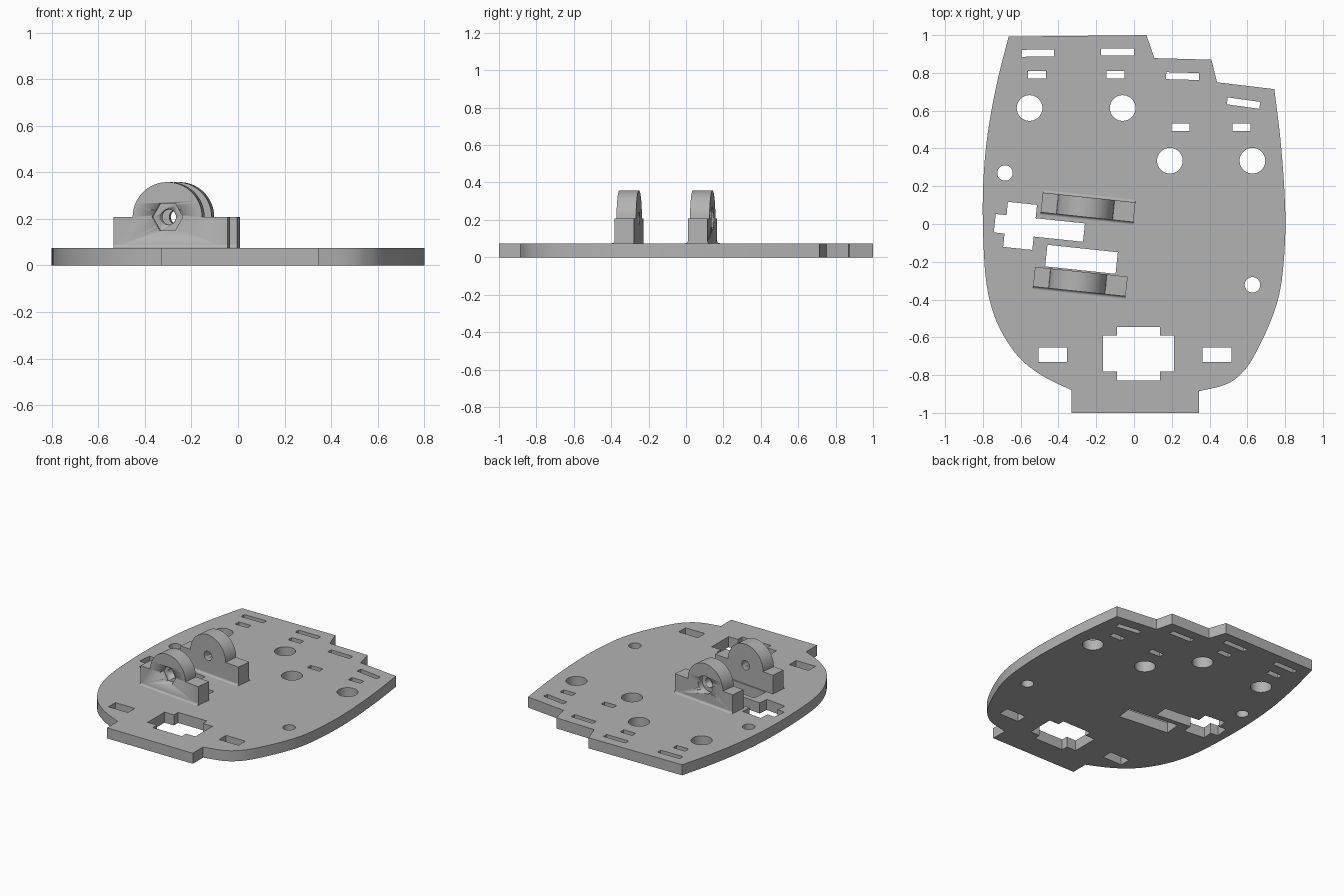
import bpy
import math
from mathutils import Matrix, Vector

if "Cube" in bpy.data.objects:
    bpy.data.objects.remove(bpy.data.objects["Cube"], do_unlink=True)

THICK = 0.075          # base plate thickness
TILT = math.radians(-6)  # yaw of the brackets and motor slots

grey = bpy.data.materials.new("plain grey")
grey.use_nodes = True
grey.diffuse_color = (0.45, 0.45, 0.45, 1)
grey.node_tree.nodes["Principled BSDF"].inputs["Base Color"].default_value = (0.45, 0.45, 0.45, 1)


def loop(pts, at=(0, 0), angle=0):
    """Turn a 2D outline by an angle and move it into place."""
    c, s = math.cos(angle), math.sin(angle)
    return [(at[0] + x * c - y * s, at[1] + x * s + y * c) for x, y in pts]


def rect(w, h):
    return [(-w / 2, -h / 2), (w / 2, -h / 2), (w / 2, h / 2), (-w / 2, h / 2)]


def ring(r, n=40):
    return [(r * math.cos(math.tau * i / n), r * math.sin(math.tau * i / n)) for i in range(n)]


def cross(w, h, left, right, bar):
    """Upright block w by h crossed by a level bar from left to right."""
    a, b, c = w / 2, h / 2, bar / 2
    return [(-a, -b), (a, -b), (a, -c), (right, -c), (right, c), (a, c),
            (a, b), (-a, b), (-a, c), (left, c), (left, -c), (-a, -c)]


def smooth_path(pts, steps=5):
    """Catmull-Rom curve through the points."""
    p = [Vector(q) for q in pts]
    p = [2 * p[0] - p[1]] + p + [2 * p[-1] - p[-2]]
    out = []
    for a, b, c, d in zip(p, p[1:], p[2:], p[3:]):
        for i in range(steps):
            t = i / steps
            out.append(0.5 * (2 * b + (c - a) * t + (2 * a - 5 * b + 4 * c - d) * t * t
                              + (3 * b - a - 3 * c + d) * t ** 3))
    return [tuple(v) for v in out] + [tuple(pts[-1])]


def prism(name, loops, depth, matrix):
    """Extrude an outline, with further loops as holes, centred on its plane."""
    curve = bpy.data.curves.new(name, 'CURVE')
    curve.dimensions = '2D'
    curve.fill_mode = 'BOTH'
    curve.extrude = depth / 2
    for pts in loops:
        sp = curve.splines.new('POLY')
        sp.points.add(len(pts) - 1)
        for p, (x, y) in zip(sp.points, pts):
            p.co = (x, y, 0, 1)
        sp.use_cyclic_u = True
    ob = bpy.data.objects.new(name, curve)
    bpy.context.collection.objects.link(ob)
    ob.matrix_world = matrix
    bpy.ops.object.select_all(action='DESELECT')
    ob.select_set(True)
    bpy.context.view_layer.objects.active = ob
    bpy.ops.object.convert(target='MESH')
    ob = bpy.context.view_layer.objects.active
    ob.data.materials.clear()
    ob.data.materials.append(grey)
    # weld the caps to the walls
    bpy.ops.object.mode_set(mode='EDIT')
    bpy.ops.mesh.select_all(action='SELECT')
    bpy.ops.mesh.remove_doubles(threshold=0.0001)
    bpy.ops.mesh.normals_make_consistent(inside=False)
    bpy.ops.object.mode_set(mode='OBJECT')
    bpy.ops.object.shade_smooth_by_angle(angle=math.radians(30))
    return ob


# Base plate outline: stepped rear edge, bowed sides, front tab
right_side = smooth_path([(.743, .714), (.775, .45), (.797, .16), (.8, -.08), (.775, -.344),
                          (.717, -.53), (.627, -.714), (.56, -.8), (.48, -.852), (.345, -.885)])
left_side = smooth_path([(-.33, -.88), (-.474, -.81), (-.595, -.72), (-.685, -.6), (-.75, -.455),
                         (-.786, -.275), (-.8, 0), (-.797, .238), (-.775, .476), (-.727, .74),
                         (-.664, .992)])
rear_steps = [(.066, 1), (.108, .878), (.41, .87), (.44, .75)]
loops = [right_side + [(.345, -1), (-.33, -1)] + left_side + rear_steps]

# Long and short mounting slots, with their angles in degrees
for x, y, a in [(-.51, .905, 1), (-.087, .91, 0), (.257, .783, -1.5), (.58, .64, -8)]:
    loops.append(loop(rect(.173, .037), (x, y), math.radians(a)))
for at in [(-.513, .79), (-.097, .79), (.247, .513), (.57, .513)]:
    loops.append(loop(rect(.095, .04), at))

# Large and small round holes
for at in [(-.553, .614), (-.06, .614), (.19, .335), (.627, .335)]:
    loops.append(loop(ring(.068), at))
for at in [(-.683, .27), (.627, -.322)]:
    loops.append(loop(ring(.041), at))

# Front windows, front cross opening, motor slots
for x in (-.43, .44):
    loops.append(loop(rect(.153, .077), (x, -.693)))
loops.append(loop(cross(.228, .283, -.188, .188, .19), (.024, -.686)))
loops.append(loop(cross(.155, .24, -.135, .34, .098), (-.603, -.01), TILT))
loops.append(loop(rect(.375, .115), (-.278, -.187), TILT))

prism("base_plate", loops, THICK, Matrix.Translation((0, 0, THICK / 2)))

# Brackets: a block with a round ear, a pivot hole and an outer recess
LENGTH, DEPTH, PIVOT_Z, EAR, EAR_X = .493, .105, .208, .15, -.014
STAND = Matrix.Rotation(math.pi / 2, 4, 'X')
pivot = (EAR_X, PIVOT_Z)
arc = [(EAR_X + EAR * math.cos(math.pi * i / 32), PIVOT_Z + EAR * math.sin(math.pi * i / 32))
       for i in range(33)]
h = LENGTH / 2
profile = [(-h, THICK), (h, THICK), (h, PIVOT_Z)] + arc + [(-h, PIVOT_Z)]


def bracket(name, at, recess, outward, fillet_sides):
    place = Matrix.Translation((at[0], at[1], 0)) @ Matrix.Rotation(TILT, 4, 'Z')
    body = prism(name, [profile, loop(ring(.033, 32), pivot)], DEPTH, place @ STAND)
    # recess for the nut or bolt head on the outer face
    shift = Matrix.Translation((0, outward * DEPTH / 2, 0))
    cutter = prism(name + "_cutter", [loop(recess, pivot)], .08, place @ shift @ STAND)
    cut = body.modifiers.new("recess", 'BOOLEAN')
    cut.operation = 'DIFFERENCE'
    cut.solver = 'EXACT'
    cut.object = cutter
    bpy.ops.object.select_all(action='DESELECT')
    body.select_set(True)
    bpy.context.view_layer.objects.active = body
    bpy.ops.object.modifier_apply(modifier=cut.name)
    bpy.data.objects.remove(cutter, do_unlink=True)
    # small hollow fillet where the bracket meets the plate
    r = .014
    curve = [(r - r * math.sin(math.pi * i / 10), r - r * math.cos(math.pi * i / 10)) for i in range(6)]
    for side in fillet_sides:
        lie = Matrix(((0, 0, 1, 0), (side, 0, 0, side * DEPTH / 2), (0, 1, 0, THICK), (0, 0, 0, 1)))
        prism(name + "_fillet", [[(0, 0)] + curve], LENGTH, place @ lie)


bracket("front_bracket", (-.284, -.305), ring(.067, 6), -1, [-1])
bracket("rear_bracket", (-.243, .088), ring(.062, 32), 1, [-1, 1])
